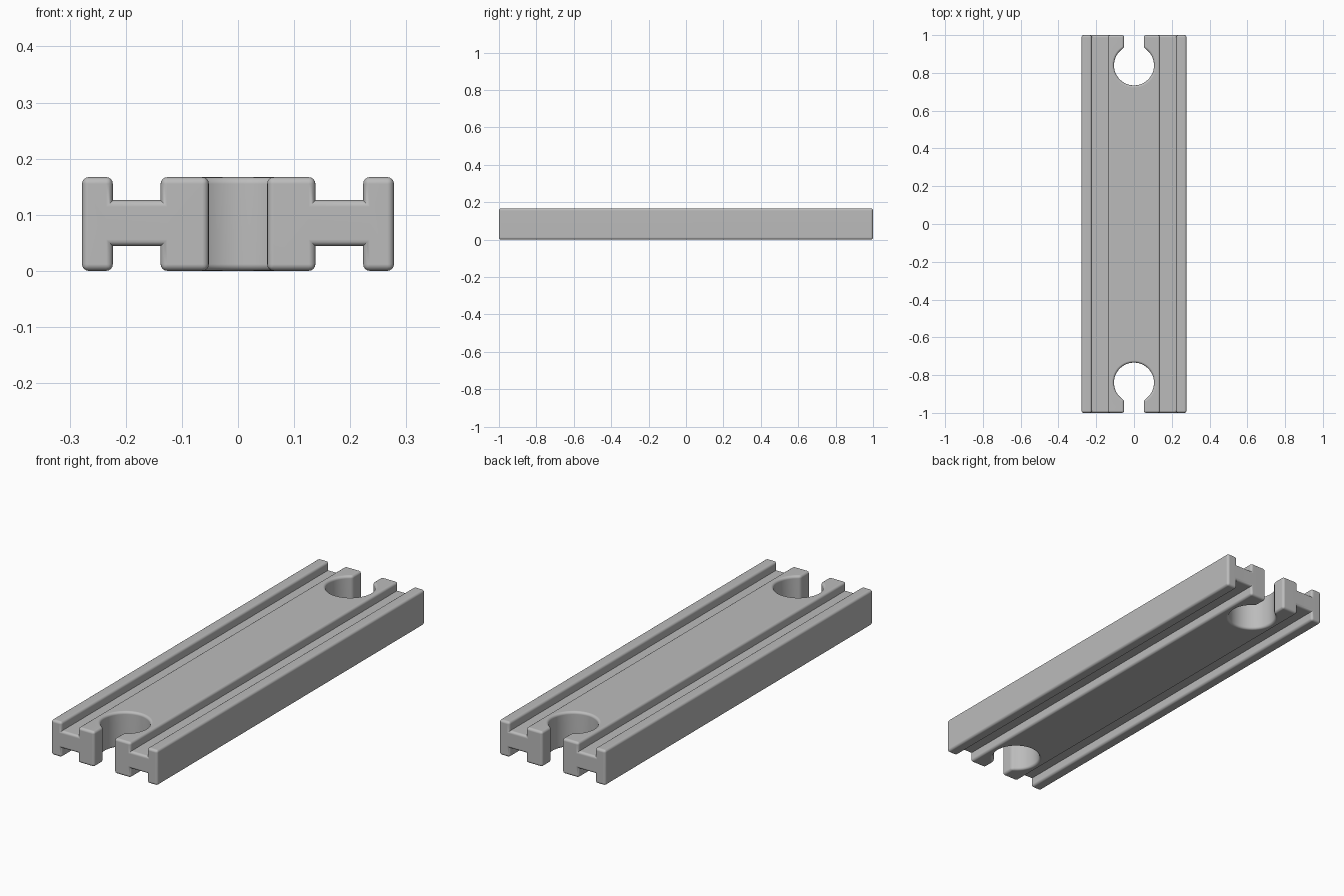
import bpy, bmesh, math

cube = bpy.data.objects.get("Cube")
if cube:
    bpy.data.objects.remove(cube, do_unlink=True)

HALF_W, RAIL_IN, CORE = 0.278, 0.223, 0.138
HEIGHT, FLOOR_LOW, FLOOR_HIGH = 0.167, 0.044, 0.126
HOLE_Y, HOLE_R, SLOT = 0.84, 0.106, 0.052
ROUND = 0.012

grey = bpy.data.materials.new("plain grey")
grey.use_nodes = True
colour = (0.5, 0.5, 0.5, 1)
grey.diffuse_color = colour
grey.node_tree.nodes["Principled BSDF"].inputs["Base Color"].default_value = colour


def prism(name, points, offset):
    """Closed outline extruded along an offset vector."""
    bm = bmesh.new()
    face = bm.faces.new([bm.verts.new(p) for p in points])
    top = bmesh.ops.extrude_face_region(bm, geom=[face])
    verts = [v for v in top["geom"] if isinstance(v, bmesh.types.BMVert)]
    bmesh.ops.translate(bm, vec=offset, verts=verts)
    bmesh.ops.recalc_face_normals(bm, faces=bm.faces)
    mesh = bpy.data.meshes.new(name)
    bm.to_mesh(mesh)
    bm.free()
    obj = bpy.data.objects.new(name, mesh)
    bpy.context.collection.objects.link(obj)
    return obj


# Grooved cross-section: two side rails, two webs and a wide core
right_top = [(CORE, HEIGHT), (CORE, FLOOR_HIGH), (RAIL_IN, FLOOR_HIGH),
             (RAIL_IN, HEIGHT), (HALF_W, HEIGHT)]
right_low = [(HALF_W, 0), (RAIL_IN, 0), (RAIL_IN, FLOOR_LOW),
             (CORE, FLOOR_LOW), (CORE, 0)]
right = right_top + right_low
outline = right + [(-x, z) for x, z in reversed(right)]
track = prism("track_piece", [(x, -1, z) for x, z in outline], (0, 2, 0))
track.data.materials.append(grey)

# Keyhole connector sockets at both ends
gap = math.asin(SLOT / HOLE_R)
steps = 44
arc = []
for i in range(steps + 1):
    a = gap + (2 * math.pi - 2 * gap) * i / steps
    arc.append((HOLE_R * math.sin(a), HOLE_Y + HOLE_R * math.cos(a)))
keyhole = [(SLOT, 1.1)] + arc + [(-SLOT, 1.1)]
cutters = []
for label, side in (("front", -1), ("back", 1)):
    cutter = prism(label + "_socket_cutter",
                   [(x, side * y, -0.1) for x, y in keyhole], (0, 0, 0.4))
    cutter.hide_render = True
    cutters.append(cutter)
    mod = track.modifiers.new(label + "_socket", "BOOLEAN")
    mod.operation = "DIFFERENCE"
    mod.solver = "EXACT"
    mod.object = cutter

graph = bpy.context.evaluated_depsgraph_get()
cut_mesh = bpy.data.meshes.new_from_object(track.evaluated_get(graph))
track.modifiers.clear()
track.data = cut_mesh
for cutter in cutters:
    bpy.data.objects.remove(cutter, do_unlink=True)

# Rounded outer edges; inner groove corners stay crisp
bm = bmesh.new()
bm.from_mesh(cut_mesh)
bmesh.ops.remove_doubles(bm, verts=bm.verts, dist=0.0001)
sharp = [e for e in bm.edges if len(e.link_faces) == 2
         and e.calc_face_angle_signed() > math.radians(40)]
bmesh.ops.bevel(bm, geom=sharp, offset=ROUND, offset_type="OFFSET",
                segments=4, profile=0.5, affect="EDGES", clamp_overlap=True)
for f in bm.faces:
    f.material_index = 0
bm.to_mesh(cut_mesh)
bm.free()
if not cut_mesh.materials:
    cut_mesh.materials.append(grey)

bpy.ops.object.select_all(action="DESELECT")
track.select_set(True)
bpy.context.view_layer.objects.active = track
bpy.ops.object.shade_smooth_by_angle(angle=math.radians(35))
normals = track.modifiers.new("flat_face_normals", "WEIGHTED_NORMAL")
normals.keep_sharp = True
